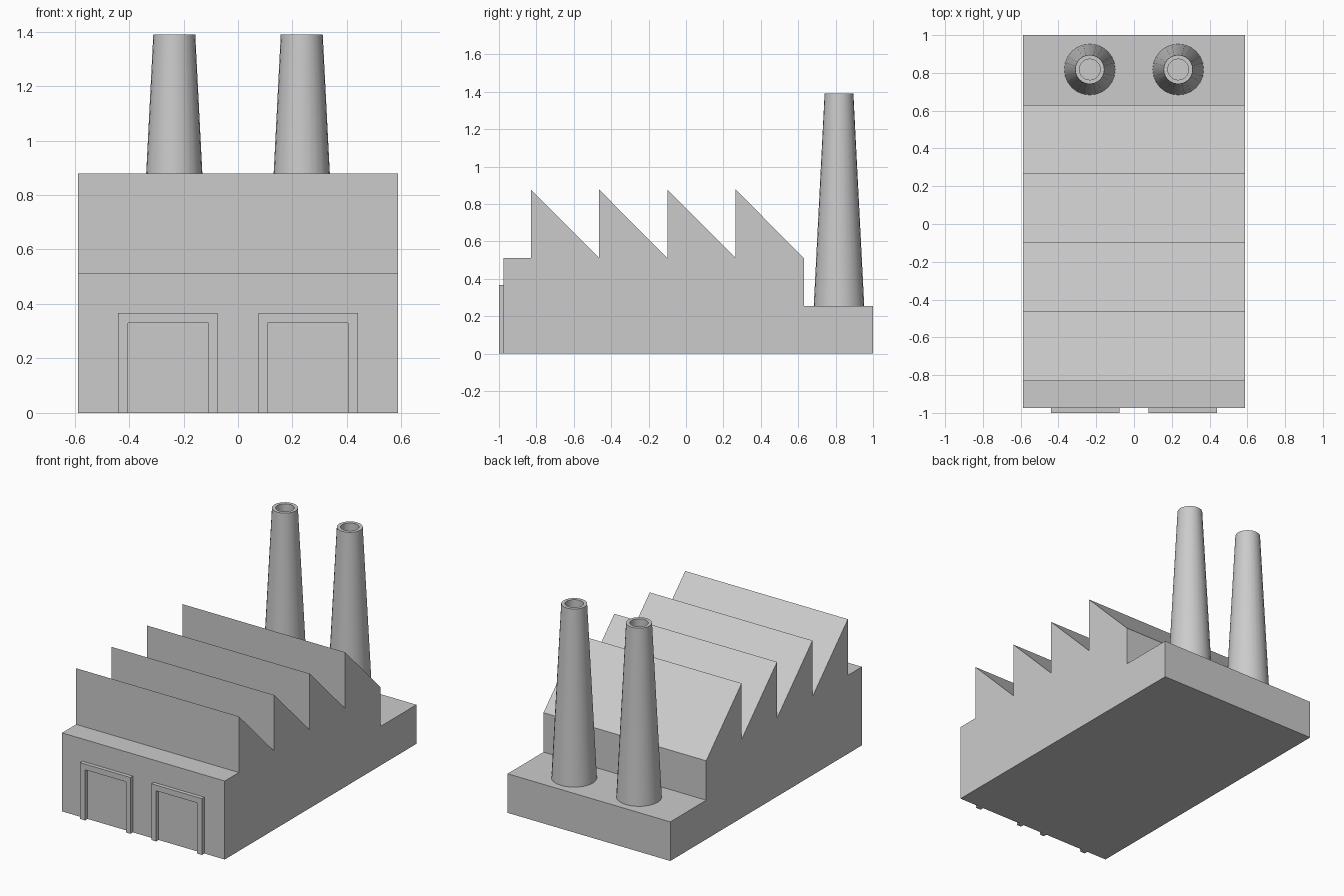
import bpy, bmesh, math

if "Cube" in bpy.data.objects:
    bpy.data.objects.remove(bpy.data.objects["Cube"])


def make_object(name, bm):
    bmesh.ops.recalc_face_normals(bm, faces=bm.faces[:])
    mesh = bpy.data.meshes.new(name)
    bm.to_mesh(mesh)
    bm.free()
    obj = bpy.data.objects.new(name, mesh)
    bpy.context.collection.objects.link(obj)
    return obj


def extrude_profile(name, points, offset):
    """Fill a planar outline and extrude it along offset."""
    bm = bmesh.new()
    face = bm.faces.new([bm.verts.new(p) for p in points])
    result = bmesh.ops.extrude_face_region(bm, geom=[face], use_keep_orig=True)
    verts = [g for g in result["geom"] if isinstance(g, bmesh.types.BMVert)]
    bmesh.ops.translate(bm, verts=verts, vec=offset)
    return make_object(name, bm)


def lathe(name, profile, x, y, sides):
    """Closed solid of revolution from (radius, z) rings."""
    bm = bmesh.new()
    rings = []
    for r, z in profile:
        angles = [2 * math.pi * i / sides for i in range(sides)]
        rings.append([bm.verts.new((x + r * math.cos(a), y + r * math.sin(a), z)) for a in angles])
    for low, high in zip(rings, rings[1:]):
        for i in range(sides):
            j = (i + 1) % sides
            bm.faces.new((low[i], low[j], high[j], high[i]))
    bm.faces.new(rings[0])
    bm.faces.new(rings[-1])
    return make_object(name, bm)


# Factory hall with sawtooth roof and low rear annex
HALF_W, EAVE, PEAK, ANNEX = 0.587, 0.512, 0.878, 0.255
ROOF_START, TOOTH = -0.83, 0.365
outline = [(-0.975, 0), (-0.975, EAVE)]
for k in range(4):
    y = ROOF_START + k * TOOTH
    outline += [(y, EAVE), (y, PEAK)]
roof_end = ROOF_START + 4 * TOOTH
outline += [(roof_end, EAVE), (roof_end, ANNEX), (1, ANNEX), (1, 0)]
extrude_profile("factory_hall", [(-HALF_W, y, z) for y, z in outline], (2 * HALF_W, 0, 0))

for side, s in (("left", -1), ("right", 1)):
    # Raised door surround, open at the bottom
    frame = [(0.076, 0), (0.076, 0.367), (0.44, 0.367), (0.44, 0),
             (0.403, 0), (0.403, 0.33), (0.109, 0.33), (0.109, 0)]
    extrude_profile(f"door_frame_{side}", [(s * x, -1.0, z) for x, z in frame], (0, 0.025, 0))

    # Tapered chimney with a recessed flue
    chimney = lathe(f"chimney_{side}",
                    [(0.135, ANNEX), (0.077, 1.39), (0.055, 1.39), (0.055, 1.27)],
                    s * 0.234, 0.818, 24)
    bpy.ops.object.select_all(action="DESELECT")
    chimney.select_set(True)
    bpy.context.view_layer.objects.active = chimney
    bpy.ops.object.shade_smooth_by_angle(angle=math.radians(30))
